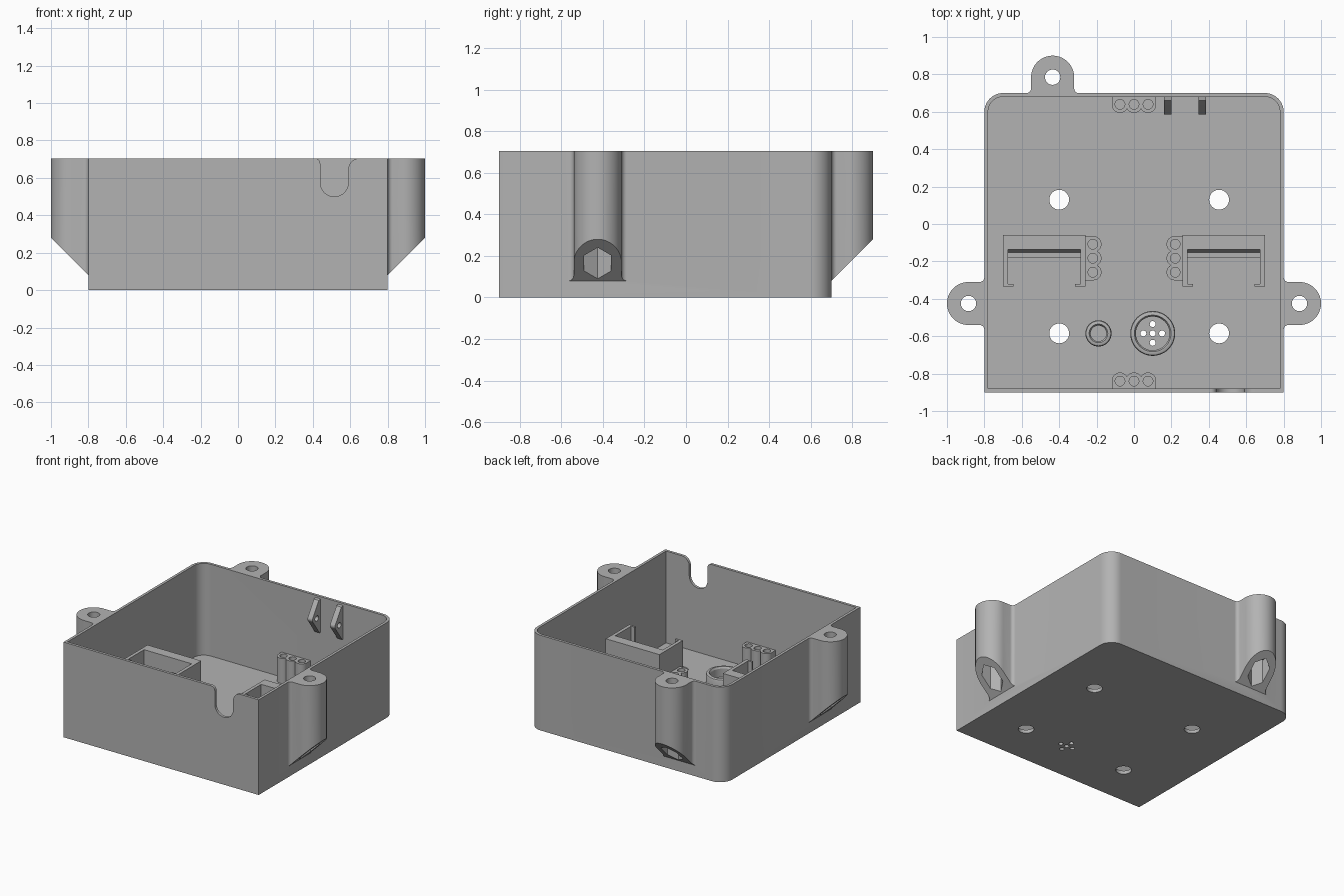
import bpy, bmesh
from math import sin, cos, pi, radians, acos

if "Cube" in bpy.data.objects:
    bpy.data.objects.remove(bpy.data.objects["Cube"])

grey = bpy.data.materials.new("plain_grey")
grey.use_nodes = True
colour = (0.45, 0.45, 0.45, 1)
grey.diffuse_color = colour
grey.node_tree.nodes["Principled BSDF"].inputs["Base Color"].default_value = colour

TOP, FLOOR, WALL = 0.705, 0.025, 0.02
LUG_OUT, LUG_R = 0.085, 0.115


def finish(name, bm):
    bmesh.ops.recalc_face_normals(bm, faces=bm.faces)
    mesh = bpy.data.meshes.new(name)
    bm.to_mesh(mesh)
    bm.free()
    mesh.materials.append(grey)
    ob = bpy.data.objects.new(name, mesh)
    bpy.context.collection.objects.link(ob)
    return ob


def prism(name, outline, lo, hi, axis="Z"):
    """Extrude a 2D outline along an axis; lo may be a function of the point."""
    place = {"Z": lambda a, b, c: (a, b, c),
             "Y": lambda a, b, c: (a, c, b),
             "X": lambda a, b, c: (c, a, b)}[axis]
    bm = bmesh.new()
    low = [bm.verts.new(place(a, b, lo)) for a, b in outline]
    high = [bm.verts.new(place(a, b, hi)) for a, b in outline]
    bm.faces.new(low)
    bm.faces.new(high)
    n = len(outline)
    for i in range(n):
        j = (i + 1) % n
        bm.faces.new((low[i], low[j], high[j], high[i]))
    return finish(name, bm)


def arc(cx, cy, r, a0, a1, n=12):
    steps = [radians(a0 + (a1 - a0) * i / n) for i in range(n + 1)]
    return [(cx + r * cos(a), cy + r * sin(a)) for a in steps]


def circle(cx, cy, r, n=32, turn=0):
    return arc(cx, cy, r, turn, turn + 360, n)[:-1]


def combine(ob, other, operation="DIFFERENCE"):
    mod = ob.modifiers.new("combine", "BOOLEAN")
    mod.operation, mod.solver, mod.object = operation, "EXACT", other
    bpy.context.view_layer.objects.active = ob
    bpy.ops.object.modifier_apply(modifier=mod.name)
    bpy.data.objects.remove(other)


def drill(ob, x, y, r, lo, hi, n=32, turn=0):
    combine(ob, prism("cutter", circle(x, y, r, n, turn), lo, hi))


def ring(name, x, y, profile, n=48):
    """Revolve a closed (radius, height) profile."""
    bm = bmesh.new()
    loops = [[bm.verts.new((x + r * cos(2 * pi * i / n), y + r * sin(2 * pi * i / n), z))
              for i in range(n)] for r, z in profile]
    for k, a in enumerate(loops):
        b = loops[(k + 1) % len(loops)]
        for i in range(n):
            j = (i + 1) % n
            bm.faces.new((a[i], a[j], b[j], b[i]))
    return finish(name, bm)


def tray(half, back, front, r):
    return ([(-half, front), (half, front)] + arc(half - r, back - r, r, 0, 90)
            + arc(-half + r, back - r, r, 90, 180))


# Tray with rounded back corners
case = prism("case", tray(0.8, 0.7, -0.9, 0.1), 0, TOP)
cavity = tray(0.8 - WALL, 0.7 - WALL, -0.9 + WALL, 0.08)

# Mounting lugs: rounded column with a sloped underside
FIL = 0.025
edge = LUG_R + FIL
lug_outline = ([(-edge, -0.01), (edge, -0.01)]
               + arc(edge, FIL, FIL, 270, 180, 6)
               + arc(0, LUG_OUT, LUG_R, 0, 180, 32)
               + arc(-edge, FIL, FIL, 0, -90, 6))
lug_spots = [lambda t, d: (0.8 + d, t - 0.425),
             lambda t, d: (-0.8 - d, t - 0.425),
             lambda t, d: (t - 0.435, 0.7 + d)]
for spot in lug_spots:
    lug = prism("lug", [spot(t, d) for t, d in lug_outline], 0, TOP)
    for v, (t, d) in zip(lug.data.vertices, lug_outline):
        v.co.z = 0.08 + d
    combine(case, lug, "UNION")

combine(case, prism("cutter", cavity, FLOOR, 1))

# Bolt holes and hexagonal nut pockets
for spot, turn in zip(lug_spots, (0, 0, 30)):
    x, y = spot(0, LUG_OUT)
    drill(case, x, y, 0.075, -0.1, 0.3, 6, turn)
    drill(case, x, y, 0.041, 0.2, 1)

# Floor mounting holes and sound holes
for x in (-0.4, 0.455):
    for y in (0.13, -0.585):
        drill(case, x, y, 0.053, -0.1, 0.1)
SX, SY = 0.1, -0.585
for dx, dy in ((0, 0), (0.05, 0), (-0.05, 0), (0, 0.05), (0, -0.05)):
    drill(case, SX + dx, SY + dy, 0.016, -0.1, 0.1, 20)

# Cable notch in the front wall
NX, NR = 0.515, 0.075
notch = (arc(NX, 0.5 + NR, NR, 180, 360, 20)
         + arc(NX + NR + 0.06, TOP - 0.06, 0.06, 180, 90, 8)
         + [(NX + NR + 0.06, 0.8), (NX - NR - 0.03, 0.8)]
         + arc(NX - NR - 0.03, TOP - 0.03, 0.03, 90, 0, 8))
combine(case, prism("cutter", notch, -1, -0.8, "Y"))

parts = [case]

# Round sockets on the floor
for name, x, outer, inner in (("large_socket", SX, 0.12, 0.09),
                              ("small_socket", -0.19, 0.07, 0.042)):
    b = 0.013
    parts.append(ring(name, x, SY, [
        (inner, 0.015), (inner, 0.1 - b), (inner + b * 0.6, 0.1), (outer - b, 0.1),
        (outer - b * 0.3, 0.1 - b * 0.3), (outer, 0.1 - b), (outer, 0.015)]))

# Scalloped terminal blocks, each with three blind holes
LR, PITCH = 0.043, 0.075
meet = 90 - (90 - acos(PITCH / 2 / LR) * 180 / pi)
lobes = ([(PITCH + LR, -0.005), (PITCH + LR, LR)]
         + arc(PITCH, LR, LR, 0, 180 - meet)
         + arc(0, LR, LR, meet, 180 - meet)[1:]
         + arc(-PITCH, LR, LR, meet, 180)[1:]
         + [(-PITCH - LR, -0.005)])
lobes.pop(1)
block_spots = {"back_terminal": lambda t, d: (t, 0.68 - d),
               "front_terminal": lambda t, d: (t, -0.88 + d),
               "left_terminal": lambda t, d: (0.26 - d, t - 0.183),
               "right_terminal": lambda t, d: (-0.26 + d, t - 0.183)}
for name, spot in block_spots.items():
    block = prism(name, [spot(t, d) for t, d in lobes], 0.015, 0.21)
    for t in (-PITCH, 0, PITCH):
        drill(block, *spot(t, 0.04), 0.026, 0.08, 0.4, 24)
    parts.append(block)

# C-shaped brackets with clip ends and a foot
clip = [(0.26, -0.06), (0.70, -0.06), (0.70, -0.335), (0.645, -0.335), (0.645, -0.32),
        (0.675, -0.32), (0.675, -0.135), (0.285, -0.135), (0.285, -0.32),
        (0.315, -0.32), (0.315, -0.335), (0.26, -0.335)]
foot = [(-0.12, 0.015), (-0.18, 0.015), (-0.18, 0.2), (-0.152, 0.2),
        (-0.135, 0.25), (-0.12, 0.25)]
for side, s in (("left", 1), ("right", -1)):
    parts.append(prism(side + "_bracket", [(s * x, y) for x, y in clip], 0.015, 0.39))
    parts.append(prism(side + "_bracket_foot", foot, s * 0.28, s * 0.68, "X"))

# Pierced tabs high on the back wall
tab_profile = ([(0.685, 0.69), (0.66, 0.685)] + arc(0.61, 0.565, 0.025, 150, 230, 6)
               + [(0.67, 0.44), (0.685, 0.44)])
for i, x in enumerate((0.18, 0.365)):
    tab = prism("tab_%d" % (i + 1), tab_profile, x - 0.02, x + 0.02, "X")
    combine(tab, prism("cutter", circle(0.637, 0.56, 0.02, 20), x - 0.1, x + 0.1, "X"))
    parts.append(tab)

# Smooth curved walls, crisp corners
bpy.ops.object.select_all(action="DESELECT")
for ob in parts:
    ob.select_set(True)
bpy.context.view_layer.objects.active = case
bpy.ops.object.shade_smooth_by_angle(angle=radians(30))
